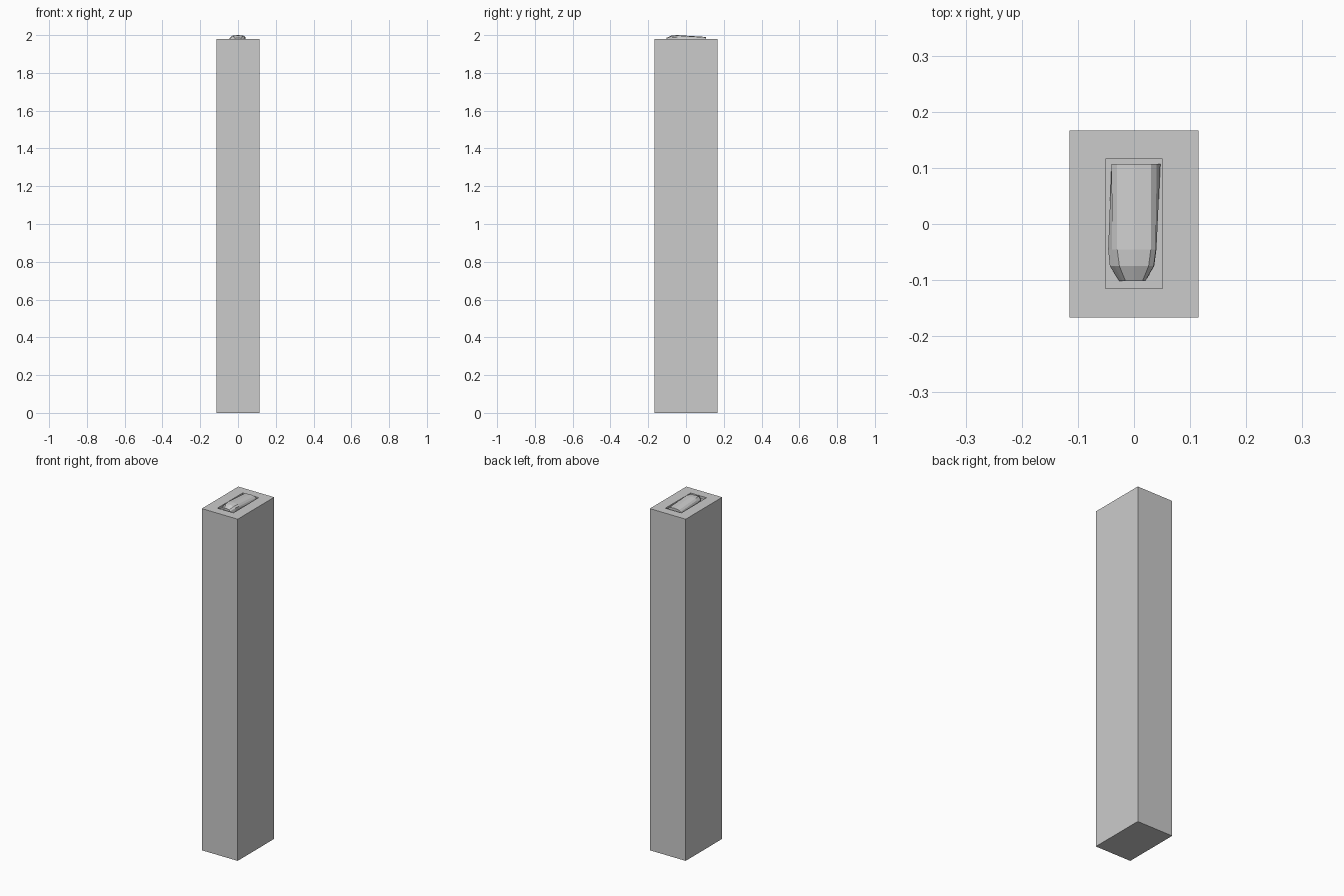
import bpy, bmesh

if "Cube" in bpy.data.objects:
    bpy.data.objects.remove(bpy.data.objects["Cube"])

TOP = 1.98      # rim height of the pedestal
FLOOR = 1.965   # floor of the shallow tray


def finish(name, bm):
    bmesh.ops.recalc_face_normals(bm, faces=bm.faces)
    me = bpy.data.meshes.new(name)
    bm.to_mesh(me)
    bm.free()
    ob = bpy.data.objects.new(name, me)
    bpy.context.collection.objects.link(ob)
    return ob


def ring(bm, x0, x1, y0, y1, z):
    return [bm.verts.new((x, y, z)) for x, y in ((x0, y0), (x1, y0), (x1, y1), (x0, y1))]


def loft(bm, rings):
    for a, b in zip(rings, rings[1:]):
        n = len(a)
        for i in range(n):
            bm.faces.new((a[i], a[(i + 1) % n], b[(i + 1) % n], b[i]))
    bm.faces.new(rings[0])
    bm.faces.new(rings[-1])


# Pedestal: tall box with a shallow rectangular tray in its top
bm = bmesh.new()
outer = (-0.115, 0.115, -0.167, 0.167)
inner = (-0.051, 0.051, -0.115, 0.116)
loft(bm, [ring(bm, *outer, 0), ring(bm, *outer, TOP),
          ring(bm, *inner, TOP), ring(bm, *inner, FLOOR)])
finish("pedestal", bm)

# Faceted object resting in the tray: cross-sections lofted from back to front
# (y, left base x, right base x, side half width, shoulder half width, ridge z)
sections = [
    (0.107, -0.040, 0.047, 0.040, 0.030, 1.989),
    (-0.045, -0.046, 0.040, 0.039, 0.030, 1.999),
    (-0.075, -0.043, 0.036, 0.035, 0.026, 1.997),
    (-0.102, -0.026, 0.020, 0.020, 0.015, 1.985),
]
bm = bmesh.new()
rings = []
for y, left, right, side, shoulder, z in sections:
    pts = [(left, FLOOR), (left, z - 0.018), (-side, z - 0.010), (-shoulder, z - 0.002),
           (0, z + 0.001), (shoulder, z - 0.002), (side, z - 0.010),
           (right, z - 0.018), (right, FLOOR)]
    rings.append([bm.verts.new((x, y, max(h, FLOOR))) for x, h in pts])
loft(bm, rings)
finish("faceted_insert", bm)
